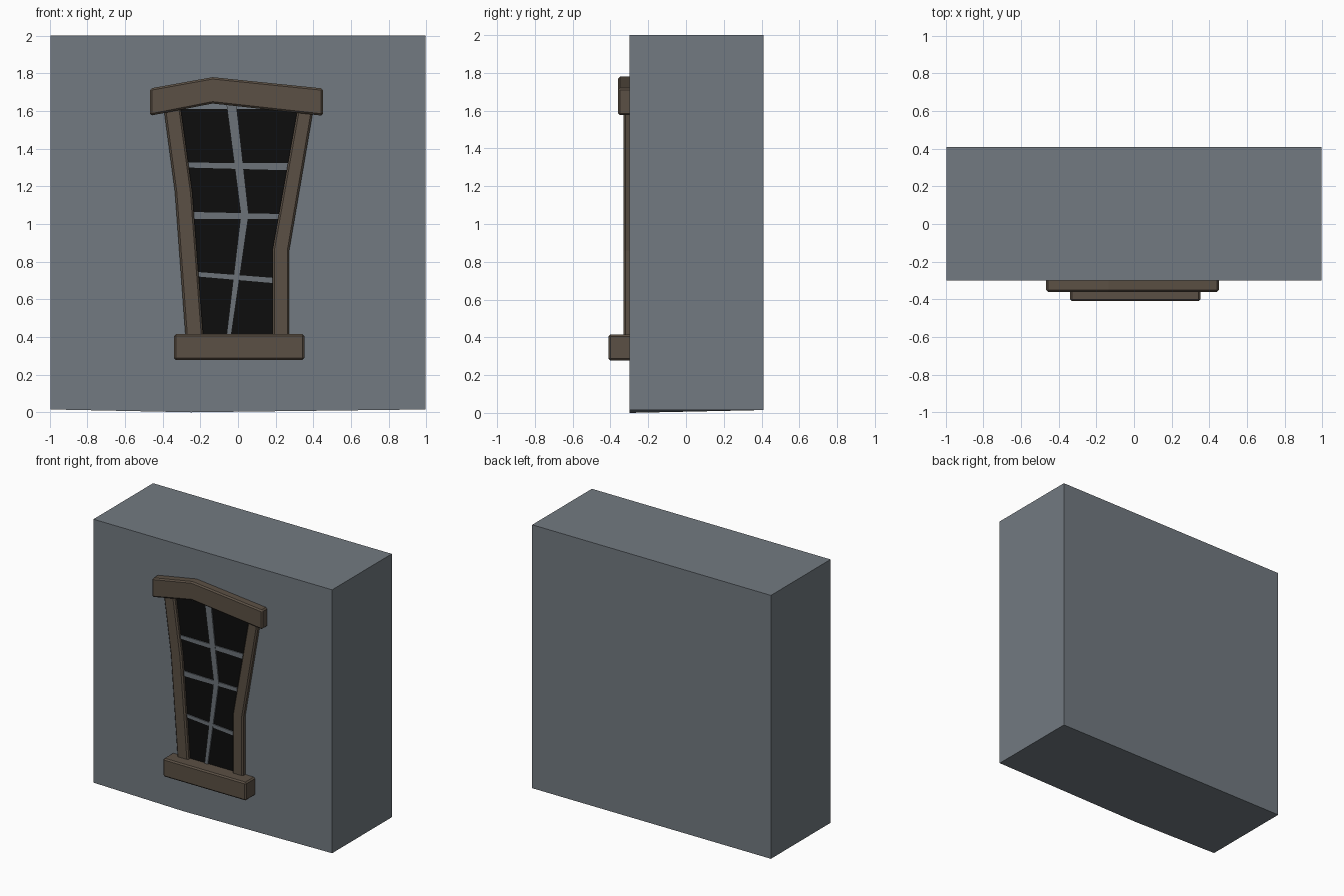
import bpy, bmesh

if "Cube" in bpy.data.objects:
    bpy.data.objects.remove(bpy.data.objects["Cube"])


def material(name, rgb):
    m = bpy.data.materials.new(name)
    m.diffuse_color = (*rgb, 1)
    m.use_nodes = True
    m.node_tree.nodes["Principled BSDF"].inputs["Base Color"].default_value = m.diffuse_color
    return m


STONE = material("stone", (0.17, 0.195, 0.22))
WOOD = material("wood", (0.105, 0.08, 0.058))
GLASS = material("dark_glass", (0.004, 0.004, 0.004))
LEAD = material("lead", (0.15, 0.17, 0.19))


def slab(name, outline, front, back, mat, bevel=0):
    """Extrude an x-z outline from y=front to y=back."""
    bm = bmesh.new()
    face = bm.faces.new([bm.verts.new((x, front, z)) for x, z in outline])
    new = bmesh.ops.extrude_face_region(bm, geom=[face])["geom"]
    for v in new:
        if isinstance(v, bmesh.types.BMVert):
            v.co.y = back
    bmesh.ops.recalc_face_normals(bm, faces=bm.faces)
    me = bpy.data.meshes.new(name)
    bm.to_mesh(me)
    bm.free()
    me.materials.append(mat)
    ob = bpy.data.objects.new(name, me)
    bpy.context.collection.objects.link(ob)
    if bevel:
        mod = ob.modifiers.new("bevel", "BEVEL")
        mod.width = bevel
        mod.segments = 1
        mod.limit_method = "ANGLE"
    return ob


def strip(name, rows, front, back, mat, bevel=0):
    """Bent upright: rows of (z, left x, right x) from bottom to top."""
    outline = [(r, z) for z, l, r in rows] + [(l, z) for z, l, r in reversed(rows)]
    return slab(name, outline, front, back, mat, bevel)


W, FACE = 0.995, -0.30

# Wall block, its lower front edge sagging slightly
wall = slab("wall", [(-W, 0.015), (-0.25, 0.0), (W, 0.015), (W, 2), (-W, 2)],
            FACE, 0.41, STONE)
for v in wall.data.vertices:
    if v.co.y > 0 and v.co.z < 0.1:
        v.co.z = 0.015

# Dark pane, just proud of the wall
strip("window_pane", [(0.38, -0.22, 0.22), (0.86, -0.25, 0.22),
                      (1.17, -0.28, 0.28), (1.61, -0.33, 0.34)],
      FACE - 0.003, FACE + 0.01, GLASS)

# Glazing bars
strip("upright_bar", [(0.40, -0.062, -0.037), (1.05, 0.015, 0.057), (1.65, -0.063, -0.01)],
      FACE - 0.012, FACE + 0.01, LEAD)
for i, (xl, zl, hl, xr, zr, hr) in enumerate([
        (-0.275, 1.313, 0.026, 0.275, 1.304, 0.038),
        (-0.25, 1.045, 0.038, 0.23, 1.040, 0.026),
        (-0.225, 0.734, 0.024, 0.20, 0.699, 0.028)]):
    slab(f"cross_bar_{i + 1}",
         [(xl, zl - hl / 2), (xr, zr - hr / 2), (xr, zr + hr / 2), (xl, zl + hl / 2)],
         FACE - 0.010, FACE + 0.01, LEAD)

# Crooked wooden posts
strip("left_post", [(0.38, -0.277, -0.183), (1.17, -0.335, -0.243), (1.62, -0.395, -0.305)],
      -0.33, FACE + 0.01, WOOD, 0.01)
strip("right_post", [(0.38, 0.183, 0.272), (0.86, 0.183, 0.272), (1.62, 0.318, 0.402)],
      -0.33, FACE + 0.01, WOOD, 0.01)

# Peaked lintel and deep sill
slab("lintel", [(-0.467, 1.575), (-0.135, 1.64), (0.452, 1.575), (0.452, 1.72),
                (-0.135, 1.78), (-0.467, 1.72)], -0.36, FACE + 0.01, WOOD, 0.01)
slab("sill", [(-0.34, 0.277), (0.352, 0.277), (0.352, 0.415), (-0.34, 0.415)],
     -0.41, FACE + 0.01, WOOD, 0.01)
